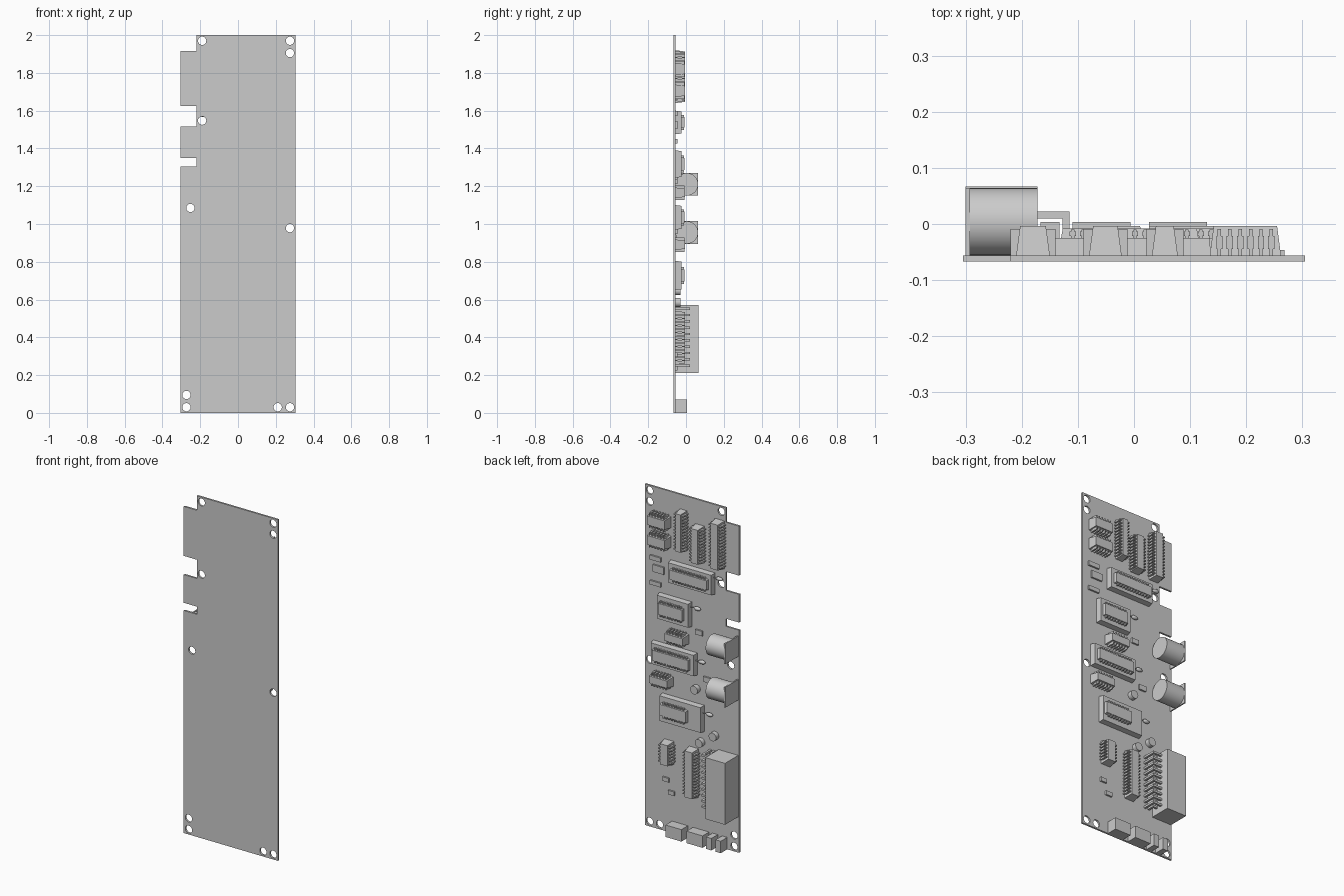
import bpy, bmesh, math
from mathutils import Matrix, Vector

if "Cube" in bpy.data.objects:
    bpy.data.objects.remove(bpy.data.objects["Cube"])

BACK, TOP = -0.067, -0.056          # board faces along y


def finish(bm, name, smooth=False):
    bmesh.ops.recalc_face_normals(bm, faces=bm.faces)
    me = bpy.data.meshes.new(name)
    bm.to_mesh(me)
    bm.free()
    ob = bpy.data.objects.new(name, me)
    bpy.context.collection.objects.link(ob)
    if smooth:
        bpy.context.view_layer.objects.active = ob
        ob.select_set(True)
        bpy.ops.object.shade_smooth_by_angle(angle=math.radians(40))
        ob.select_set(False)
    return ob


def box(bm, x0, x1, y0, y1, z0, z1, taper=0.0):
    """Box whose outer (+y) face is inset by taper."""
    vs = bmesh.ops.create_cube(bm, size=1)["verts"]
    for v in vs:
        sx, sy, sz = (1 if c > 0 else -1 for c in v.co)
        t = taper if sy > 0 else 0
        v.co = ((x0 + x1) / 2 + sx * ((x1 - x0) / 2 - t),
                y1 if sy > 0 else y0,
                (z0 + z1) / 2 + sz * ((z1 - z0) / 2 - t))


def cyl(bm, centre, r, depth, axis, seg=24):
    rot = Vector((0, 0, 1)).rotation_difference(Vector(axis)).to_matrix().to_4x4()
    bmesh.ops.create_cone(bm, cap_ends=True, segments=seg, radius1=r, radius2=r,
                          depth=depth, matrix=Matrix.Translation(centre) @ rot)


# board: notched outline with drilled holes, filled and thickened
L, N, R = -0.305, -0.22, 0.305
outline = [(L, 0), (R, 0), (R, 2), (N, 2), (N, 1.915), (L, 1.915), (L, 1.625), (N, 1.625),
           (N, 1.515), (L, 1.515), (L, 1.35), (N, 1.35), (N, 1.305), (L, 1.305)]
holes = [(-.19, 1.97), (.275, 1.97), (.275, 1.905), (-.19, 1.547), (-.252, 1.085),
         (.275, .978), (-.273, .095), (-.273, .03), (.21, .03), (.275, .03)]
loops = [outline] + [[(x + .022 * math.cos(a * math.tau / 24), z + .022 * math.sin(a * math.tau / 24))
                      for a in range(24)] for x, z in holes]
bm = bmesh.new()
for loop in loops:
    vs = [bm.verts.new((x, BACK, z)) for x, z in loop]
    for a, b in zip(vs, vs[1:] + vs[:1]):
        bm.edges.new((a, b))
bmesh.ops.triangle_fill(bm, edges=bm.edges[:], use_beauty=True)
ext = bmesh.ops.extrude_face_region(bm, geom=bm.faces[:], use_keep_orig=True)
for v in ext["geom"]:
    if isinstance(v, bmesh.types.BMVert):
        v.co.y = TOP
finish(bm, "circuit_board")


def chip(name, x0, x1, z0, z1, base=TOP, top=-.004, taper=.007, pitch=.0185, body_only=False):
    """Tapered chip body with a row of pins down both long sides."""
    bm = bmesh.new()
    g = .012                                    # room for the pins
    tall = z1 - z0 > x1 - x0
    if tall:
        box(bm, x0 + g, x1 - g, base, top, z0, z1, taper)
    else:
        box(bm, x0, x1, base, top, z0 + g, z1 - g, taper)
    a0, a1, b0, b1 = (z0, z1, x0, x1) if tall else (x0, x1, z0, z1)
    n = max(3, int((a1 - a0 - .01) / pitch))
    h = top - base
    for i in range(n):
        c = (a0 + a1) / 2 + (i - (n - 1) / 2) * pitch
        for s, e in ((1, b0), (-1, b1)):
            # wide shoulder, then narrow tip and foot
            for w, y0, y1, d in ((.0055, .22, .66, .016), (.003, 0, .9, .018)):
                p, q = sorted((e + s * .002, e + s * d))
                y0, y1 = base + h * y0, base + h * y1
                if tall:
                    box(bm, p, q, y0, y1, c - w, c + w)
                else:
                    box(bm, c - w, c + w, y0, y1, p, q)
    finish(bm, name)


# plain chips
for i, c in enumerate([(-.222, -.138, 1.64, 1.92), (-.092, -.01, 1.64, 1.855),
                       (.02, .09, 1.68, 1.915), (.135, .262, 1.775, 1.865),
                       (.135, .262, 1.66, 1.75), (.02, .15, 1.125, 1.205),
                       (.12, .25, .85, .93), (.105, .19, .405, .54),
                       (-.055, .03, .255, .54)]):
    chip(f"chip_{i + 1}", *c)

# socketed chips: outer tray, then the smaller chip on top
sockets = [((-.15, .138, 1.475, 1.6), (-.13, .115, 1.495, 1.58)),
           ((.0, .21, 1.245, 1.39), (.03, .19, 1.27, 1.365)),
           ((-.035, .25, .97, 1.1), (-.01, .23, .99, 1.08)),
           ((-.08, .193, .65, .805), (.005, .18, .68, .775))]
for i, (tray, c) in enumerate(sockets):
    bm = bmesh.new()
    box(bm, tray[0], tray[1], TOP, -.025, tray[2], tray[3], .004)
    finish(bm, f"socket_{i + 1}")
    chip(f"socketed_chip_{i + 1}", *c, base=-.025, top=-.008, taper=.003)

# small flat resistors
for i, (x, z, w, h) in enumerate([(.233, 1.584, .07, .026), (.213, 1.525, .07, .042),
                                  (.233, 1.437, .07, .024), (-.05, 1.225, .045, .028),
                                  (-.1, .962, .045, .03), (.165, .307, .04, .024),
                                  (.13, .237, .04, .024)]):
    bm = bmesh.new()
    box(bm, x - w / 2, x + w / 2, TOP, -.046, z - h / 2, z + h / 2)
    finish(bm, f"resistor_{i + 1}")

# bead capacitors on thin leads beside the sockets
for i, (x, z) in enumerate([(-.185, 1.578), (-.042, 1.365), (-.072, 1.06), (-.12, .765)]):
    bm = bmesh.new()
    bmesh.ops.create_uvsphere(bm, u_segments=16, v_segments=8, radius=1,
                              matrix=Matrix.Translation((x, -.045, z)) @ Matrix.Diagonal((.022, .011, .011, 1)))
    cyl(bm, (x + .025, -.045, z), .003, .05, (1, 0, 0), 8)
    finish(bm, f"bead_capacitor_{i + 1}", True)

# round can capacitors
for i, (x, z) in enumerate([(-.03, .89), (-.15, .647), (-.06, .585)]):
    bm = bmesh.new()
    cyl(bm, (x, -.043, z), .024, .027, (0, 1, 0))
    finish(bm, f"can_capacitor_{i + 1}", True)

# round barrel jacks with square flanges on the left edge
for i, z in enumerate((1.21, .955)):
    bm = bmesh.new()
    cyl(bm, (-.2325, .004, z), .06, .121, (1, 0, 0), 32)
    finish(bm, f"jack_barrel_{i + 1}", True)
    bm = bmesh.new()
    box(bm, -.3, -.292, TOP, .064, z - .06, z + .06)
    finish(bm, f"jack_flange_{i + 1}")

# large edge connector with two rows of right-angle pins
bm = bmesh.new()
box(bm, -.3, -.172, TOP, .067, .21, .57)
finish(bm, "edge_connector")
bm = bmesh.new()
for i in range(10):
    z = .25 + i * .0335
    for x, y in ((-.115, .022), (-.14, -.012)):
        box(bm, -.18, x, y - .012, y, z - .006, z + .006)
        box(bm, x - .012, x, TOP, y - .012, z - .006, z + .006)
finish(bm, "connector_pins")

# socket blocks along the bottom edge
for i, (x0, x1) in enumerate([(.027, .13), (-.11, -.006), (-.167, -.133), (-.228, -.194)]):
    bm = bmesh.new()
    box(bm, x0, x1, TOP, .004, 0, .07)
    finish(bm, f"bottom_socket_{i + 1}")
